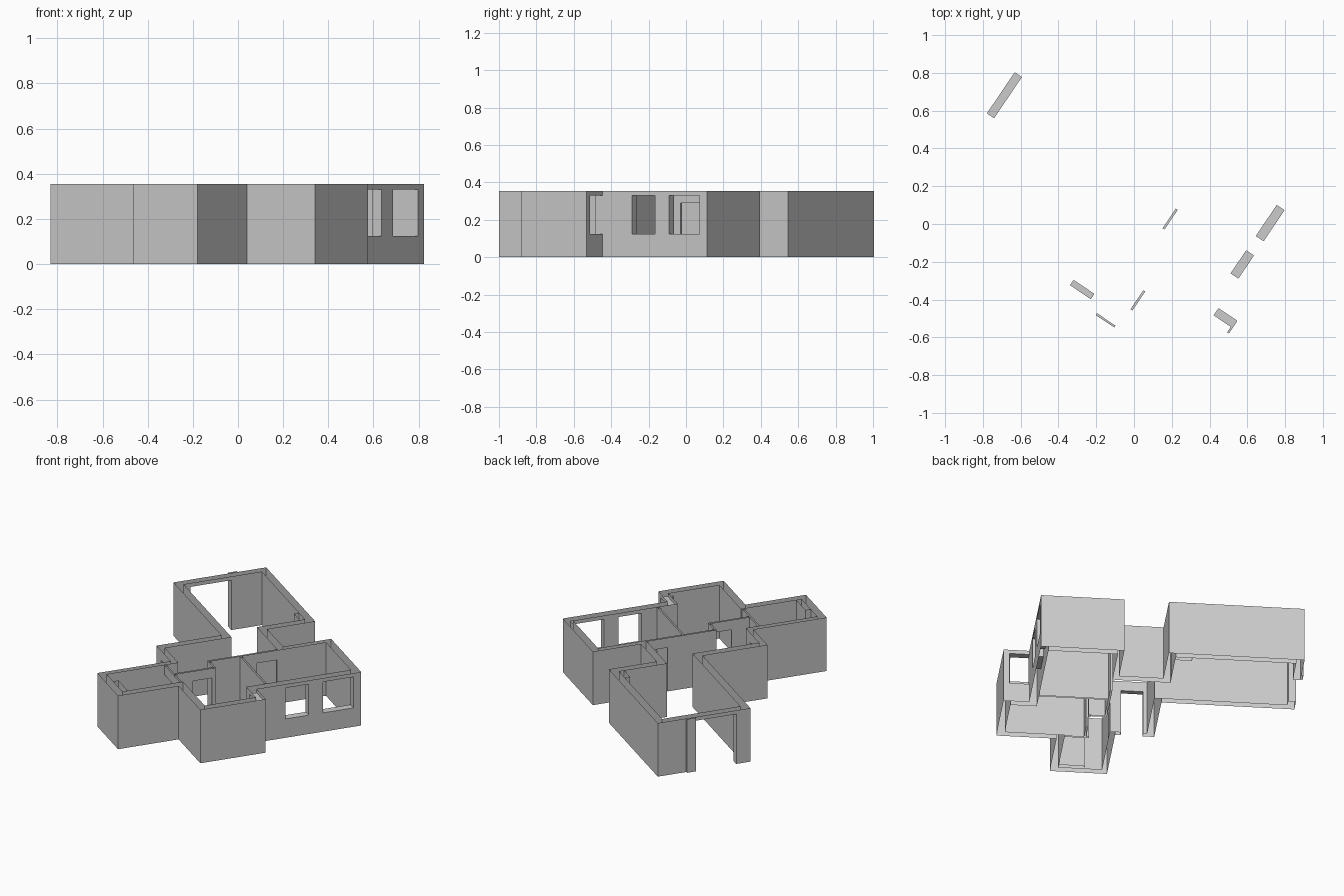
import bpy, bmesh, math
from mathutils import Matrix

cube = bpy.data.objects.get("Cube")
if cube:
    bpy.data.objects.remove(cube, do_unlink=True)

HEIGHT = 0.355
THICK = 0.046       # outer walls
MEDIUM = 0.034      # entrance walls
THIN = 0.012        # partitions
SILL, HEAD, DOOR = 0.125, 0.33, 0.29
PLAN_TURN = Matrix.Rotation(math.radians(-34), 4, "Z")

plaster = bpy.data.materials.new("grey plaster")
plaster.use_nodes = True
colour = (0.6, 0.6, 0.6, 1)
plaster.diffuse_color = colour
plaster.node_tree.nodes["Principled BSDF"].inputs["Base Color"].default_value = colour


def box(x0, x1, y0, y1, z0=0, z1=HEIGHT):
    return ((min(x0, x1), max(x0, x1)), (min(y0, y1), max(y0, y1)), (z0, z1))


def across(y, x0, x1, t=THICK):
    """Wall along plan x, with its outer face on y and its body towards y + t."""
    return box(x0, x1, y, y + t)


def along(x, y0, y1, t=THICK):
    """Wall along plan y, with its outer face on x and its body towards x + t."""
    return box(x, x + t, y0, y1)


def hole_across(y, x0, x1, z0, z1):
    return box(x0, x1, y - 0.06, y + 0.06, z0, z1)


def hole_along(x, y0, y1, z0, z1):
    return box(x - 0.06, x + 0.06, y0, y1, z0, z1)


def inside(point, boxes):
    return any(all(a < p < b for p, (a, b) in zip(point, b3)) for b3 in boxes)


def build(name, walls, holes=()):
    """Join wall boxes, cut the holes, and leave the shell open at top and bottom."""
    stops = []
    for axis in range(3):
        values = {round(v, 4) for b in (*walls, *holes) for v in b[axis]}
        stops.append(sorted(v for v in values if axis < 2 or 0 <= v <= HEIGHT))
    counts = [len(s) - 1 for s in stops]

    def solid(cell):
        if any(c < 0 or c >= n for c, n in zip(cell, counts)):
            return False
        mid = [(s[c] + s[c + 1]) / 2 for s, c in zip(stops, cell)]
        return inside(mid, walls) and not inside(mid, holes)

    filled = {(i, j, k) for i in range(counts[0]) for j in range(counts[1])
              for k in range(counts[2]) if solid((i, j, k))}
    bm = bmesh.new()
    for cell in filled:
        for axis in range(3):
            for side in (0, 1):
                near = list(cell)
                near[axis] += 1 if side else -1
                if tuple(near) in filled:
                    continue
                if axis == 2 and not 0 <= near[2] < counts[2]:
                    continue
                b, c = (axis + 1) % 3, (axis + 2) % 3
                ring = []
                for db, dc in ((0, 0), (1, 0), (1, 1), (0, 1)):
                    corner = list(cell)
                    corner[axis] += side
                    corner[b] += db
                    corner[c] += dc
                    ring.append(bm.verts.new([s[n] for s, n in zip(stops, corner)]))
                bm.faces.new(ring if side else ring[::-1])
    bmesh.ops.remove_doubles(bm, verts=bm.verts, dist=0.0005)
    bmesh.ops.dissolve_limit(bm, angle_limit=0.02, verts=bm.verts, edges=bm.edges)
    bmesh.ops.transform(bm, matrix=PLAN_TURN, verts=bm.verts)
    mesh = bpy.data.meshes.new(name)
    bm.to_mesh(mesh)
    bm.free()
    mesh.materials.append(plaster)
    obj = bpy.data.objects.new(name, mesh)
    bpy.context.collection.objects.link(obj)
    return obj


# Outer shell
FRONT, BACK, LEFT, RIGHT = -0.93, 0.555, -0.973, 0.62
outer = [
    # large room at the back left
    across(-0.041, LEFT, -0.125),
    along(LEFT, -0.041, BACK),
    across(BACK, LEFT, -0.153, -THICK),
    along(-0.153, 0.2, BACK, -THICK),
    # recess in the back
    across(0.246, -0.2, 0.15, -THICK),
    along(0.116, 0.2, BACK, MEDIUM),
    # room with two windows
    across(BACK, 0.116, RIGHT, -THICK),
    along(RIGHT, -0.164, BACK, -0.05),
    # room at the front right
    across(-0.119, 0.57, 0.775, -THICK),
    along(0.775, -0.54, -0.119, -THICK),
    across(-0.54, 0.365, 0.775),
    # room at the front
    along(0.411, FRONT, -0.494, -THICK),
    across(FRONT, 0.066, 0.411),
    along(0.066, FRONT, -0.424, MEDIUM),
    # entrance hall
    across(-0.458, -0.17, 0.1, MEDIUM),
    along(-0.17, -0.458, 0.005),
]
outer_holes = [
    hole_along(RIGHT, 0.308, 0.506, SILL, HEAD),
    hole_along(RIGHT, 0.069, 0.217, SILL, HEAD),
    hole_across(-0.14, 0.62, 0.741, SILL, HEAD),
    hole_along(LEFT, 0.05, 0.313, -1, HEAD),
    hole_across(-0.44, -0.1, 0.033, -1, DOOR),
]
build("outer_walls", outer, outer_holes)

# Thin partitions with doorways
inner = [
    along(0.138, -0.25, 0.2, THIN),
    across(-0.25, 0.138, 0.249, THIN),
    along(0.237, -0.507, -0.238, THIN),
    across(-0.513, 0.1, 0.365, THIN),
    across(-0.045, 0.15, 0.57, THIN),
]
inner_holes = [
    hole_along(0.144, 0.066, 0.192, -1, DOOR),
    hole_along(0.243, -0.384, -0.263, -1, DOOR),
    hole_across(-0.507, 0.102, 0.219, -1, DOOR),
]
build("partition_walls", inner, inner_holes)

# Small shafts and the post beside the wide opening
build("front_shaft", [box(0.21, 0.365, -0.884, -0.85)])
build("back_pillar", [box(-0.3, -0.2, 0.475, 0.509)])
build("opening_post", [box(LEFT - 0.012, LEFT, 0.313, 0.372)])
